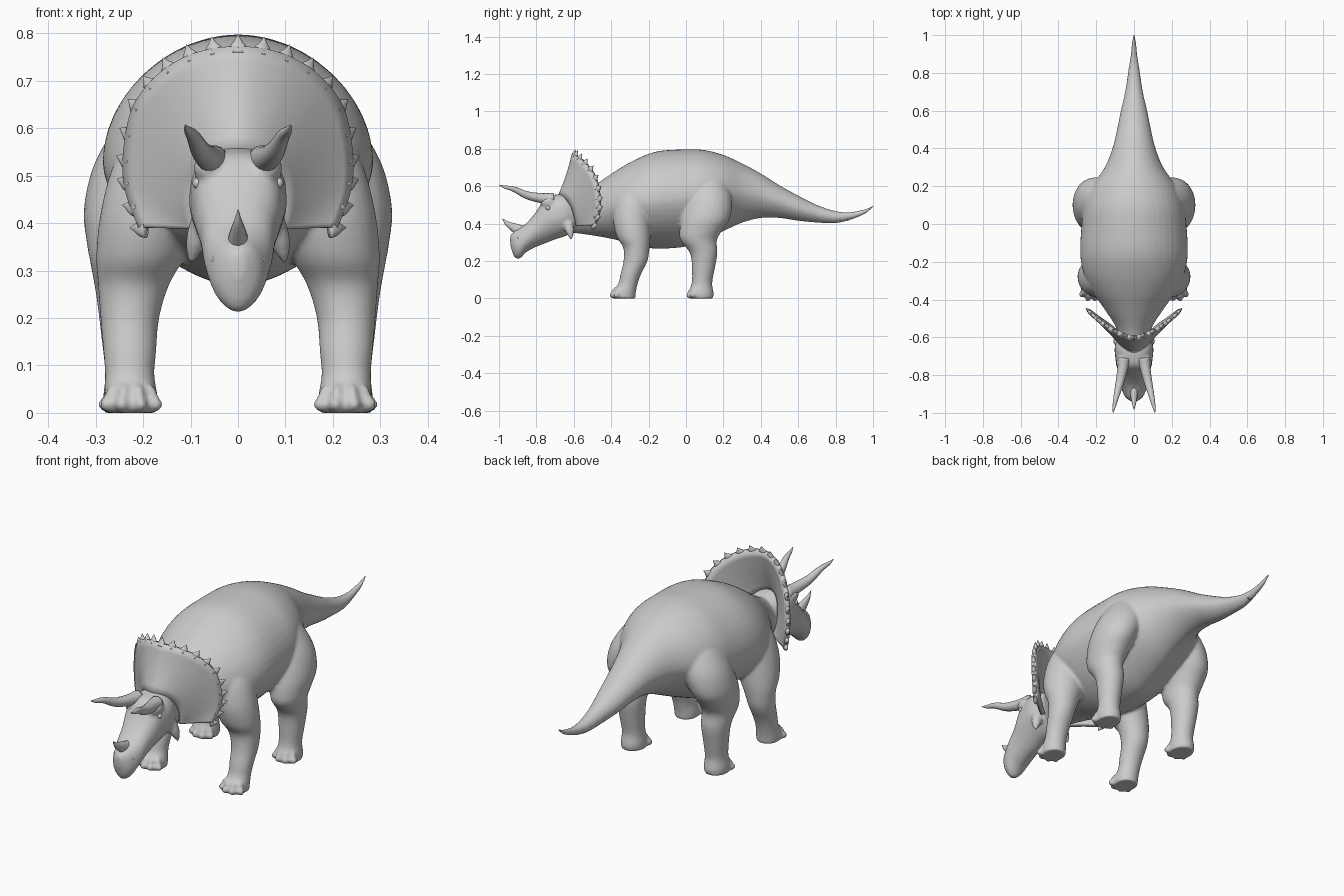
import bpy, bmesh, math
from mathutils import Vector

if "Cube" in bpy.data.objects:
    bpy.data.objects.remove(bpy.data.objects["Cube"])


def smooth_path(pts, n):
    """Catmull-Rom interpolation of equal-length tuples."""
    out = []
    for i in range(len(pts) - 1):
        p0, p1, p2, p3 = pts[max(i - 1, 0)], pts[i], pts[i + 1], pts[min(i + 2, len(pts) - 1)]
        for k in range(n):
            t = k / n
            out.append(tuple(0.5 * (2 * b + (c - a) * t + (2 * a - 5 * b + 4 * c - d) * t * t
                                    + (3 * b - a - 3 * c + d) * t ** 3)
                             for a, b, c, d in zip(p0, p1, p2, p3)))
    return out + [tuple(pts[-1])]


def finish(name, bm):
    bmesh.ops.recalc_face_normals(bm, faces=bm.faces)
    for f in bm.faces:
        f.smooth = True
    me = bpy.data.meshes.new(name)
    bm.to_mesh(me)
    bm.free()
    ob = bpy.data.objects.new(name, me)
    bpy.context.collection.objects.link(ob)
    return ob


def loft(name, sections, axis=None, sides=28, power=2.0, under=None, n=4, side=(0.05, 0.3, 1)):
    """Skin over rings (x, y, z, ru, rv); axis None follows the path, under shapes the lower half."""
    secs = smooth_path(sections, n)
    bm, rings = bmesh.new(), []
    for i, (x, y, z, ru, rv) in enumerate(secs):
        ru, rv = max(ru, 0.001), max(rv, 0.001)
        if axis == 'y':
            u, v = Vector((1, 0, 0)), Vector((0, 0, 1))
        elif axis == 'z':
            u, v = Vector((1, 0, 0)), Vector((0, 1, 0))
        else:
            t = Vector(secs[min(i + 1, len(secs) - 1)][:3]) - Vector(secs[max(i - 1, 0)][:3])
            u = t.cross(Vector(side)).normalized()
            v = t.cross(u).normalized()
        ring = []
        for k in range(sides):
            a = 2 * math.pi * k / sides
            c, s = math.cos(a), math.sin(a)
            p = under if under and s < 0 else power
            c = math.copysign(abs(c) ** (2 / p), c)
            s = math.copysign(abs(s) ** (2 / p), s)
            ring.append(bm.verts.new(Vector((x, y, z)) + u * c * ru + v * s * rv))
        rings.append(ring)
    for a, b in zip(rings, rings[1:]):
        for k in range(sides):
            bm.faces.new((a[k], a[(k + 1) % sides], b[(k + 1) % sides], b[k]))
    bm.faces.new(rings[0])
    bm.faces.new(rings[-1])
    return finish(name, bm)


def profile(rows):
    """Side profile rows (y, top, bottom, half width) to loft sections."""
    return [(0, y, (t + b) / 2, w, (t - b) / 2) for y, t, b, w in rows]


def ball(name, loc, scale, turn=0):
    bm = bmesh.new()
    bmesh.ops.create_uvsphere(bm, u_segments=16, v_segments=10, radius=1)
    ob = finish(name, bm)
    ob.location, ob.scale, ob.rotation_euler = loc, scale, (0, 0, turn)
    return ob


# torso with neck and tail
skin = []
tail_end = [(0.88, .462, .42, .02), (0.95, .474, .45, .011), (1.0, .494, .49, .002)]
torso = [(-0.68, .50, .36, .07), (-0.56, .56, .345, .09), (-0.46, .625, .33, .15), (-0.36, .692, .31, .22),
         (-0.26, .747, .28, .268), (-0.15, .787, .266, .285), (0, .797, .277, .277), (0.1, .793, .315, .262),
         (0.2, .767, .36, .222), (0.3, .722, .405, .155), (0.4, .668, .43, .114), (0.5, .605, .43, .09),
         (0.6, .55, .415, .07), (0.7, .50, .405, .047), (0.8, .467, .402, .032)]
skin.append(loft("body", profile(torso + tail_end), 'y', 48, 1.93, 1.65))
loft("tail_tip", profile([(0.86, .456, .414, .018)] + tail_end[1:]), 'y', 20)

# head, tapering down to the hooked beak
head = [(-0.55, .52, .38, .06), (-0.64, .555, .335, .1), (-0.70, .555, .315, .1), (-0.755, .535, .293, .092),
        (-0.80, .465, .276, .08), (-0.85, .405, .25, .073), (-0.89, .375, .212, .06),
        (-0.92, .358, .225, .043), (-0.94, .335, .285, .014)]
skin.append(loft("head", profile(head), 'y', 32, 2.5, 1.8))

# legs and toes
front_leg = [(.225, -.33, 0, .055, .06), (.225, -.33, .03, .057, .062), (.228, -.31, .08, .052, .052),
             (.228, -.295, .13, .056, .055), (.228, -.27, .2, .062, .064), (.22, -.265, .27, .075, .07),
             (.206, -.28, .33, .093, .09), (.19, -.29, .42, .1, .1), (.172, -.285, .52, .092, .093),
             (.15, -.28, .6, .068, .065)]
hind_leg = [(.228, .08, 0, .055, .065), (.228, .08, .03, .057, .068), (.228, .085, .08, .052, .055),
            (.23, .092, .15, .057, .06), (.232, .095, .24, .066, .073), (.235, .068, .31, .075, .097),
            (.235, .078, .36, .084, .113), (.228, .105, .43, .097, .13), (.195, .12, .52, .11, .127),
            (.16, .12, .6, .1, .108), (.13, .12, .66, .08, .08)]
for s in (1, -1):
    for name, leg in (("front_leg", front_leg), ("hind_leg", hind_leg)):
        skin.append(loft(name, [(s * p[0],) + p[1:] for p in leg], 'z', 28))
        for a in (-50, -17, 17, 50):
            a = math.radians(a)
            cx, cy = s * leg[0][0], leg[0][1]
            for r, z, size in ((.06, .018, (.017, .024, .018)), (.045, .036, (.015, .025, .026))):
                skin.append(ball("toe", (cx + r * math.sin(a), cy - r * math.cos(a), z), size, a))
    # cheek spike and brow ridge
    skin.append(loft("cheek_spike", [(s * .072, -.63, .40, .03, .03), (s * .09, -.62, .355, .022, .022),
                                     (s * .1, -.613, .315, .005, .005)], None, 14))
    skin.append(ball("brow", (s * .06, -.735, .515), (.034, .045, .032)))

# blend the skin parts into one surface
bpy.ops.object.select_all(action='DESELECT')
for ob in skin:
    ob.select_set(True)
bpy.context.view_layer.objects.active = skin[0]
bpy.ops.object.join()
body = skin[0]
mod = body.modifiers.new("blend", 'REMESH')
mod.mode, mod.voxel_size, mod.use_smooth_shade = 'VOXEL', 0.007, True
mod = body.modifiers.new("soften", 'SMOOTH')
mod.factor, mod.iterations = 0.5, 8

# horns, eyes and nostrils
loft("nose_horn", [(0, -.875, .355, .024, .036), (0, -.925, .382, .016, .022), (0, -.958, .402, .009, .012),
                   (0, -.982, .428, .001, .001)], None, 16)
for s in (1, -1):
    horn = [(.052, -.71, .532, .032), (.061, -.77, .536, .027), (.078, -.85, .552, .021),
            (.095, -.92, .584, .014), (.106, -.97, .596, .008), (.111, -1.0, .607, .001)]
    loft("brow_horn", [(s * x, y, z, r, r) for x, y, z, r in horn], None, 18)
    ball("eye", (s * .086, -.738, .484), (.01, .013, .012))
    ball("nostril", (s * .052, -.89, .322), (.006, .01, .008))

# frill: fan-shaped shield between an inner line on the skull and the outer rim
outer = [(.205, -.49, .39), (.232, -.465, .47), (.235, -.465, .55), (.215, -.485, .645),
         (.16, -.53, .715), (.085, -.575, .757), (0, -.6, .77)]
inner = [(.08, -.58, .39), (.09, -.59, .43), (.088, -.605, .48), (.075, -.625, .515),
         (.055, -.645, .535), (.03, -.663, .545), (0, -.672, .55)]


def both_sides(half):
    return half + [(-x, y, z) for x, y, z in half[-2::-1]]


rim = [Vector(p) for p in smooth_path(both_sides(outer), 5)]
root = [Vector(p) for p in smooth_path(both_sides(inner), 5)]
bm, rows, steps = bmesh.new(), [], 7
for a, b in zip(root, rim):
    rows.append([bm.verts.new(a.lerp(b, t / steps) + Vector((0, .006 * math.sin(math.pi * t / steps), 0)))
                 for t in range(steps + 1)])
for a, b in zip(rows, rows[1:]):
    for k in range(steps):
        bm.faces.new((a[k], a[k + 1], b[k + 1], b[k]))
frill = finish("frill", bm)
mod = frill.modifiers.new("thickness", 'SOLIDIFY')
mod.thickness, mod.offset = 0.022, 0

# row of flat pointed spikes around the frill rim
for i in range(0, len(rim), 3):
    along = rim[min(i + 1, len(rim) - 1)] - rim[max(i - 1, 0)]
    d = (rim[i] - root[i]).normalized()
    pts = [(-.014, .0105, .022), (.002, .0105, .018), (.014, .007, .009), (.028, .001, .001)]
    loft("frill_spike", [tuple(rim[i] + d * k) + (ru, rv) for k, ru, rv in pts],
         None, 12, n=3, side=along.normalized())
